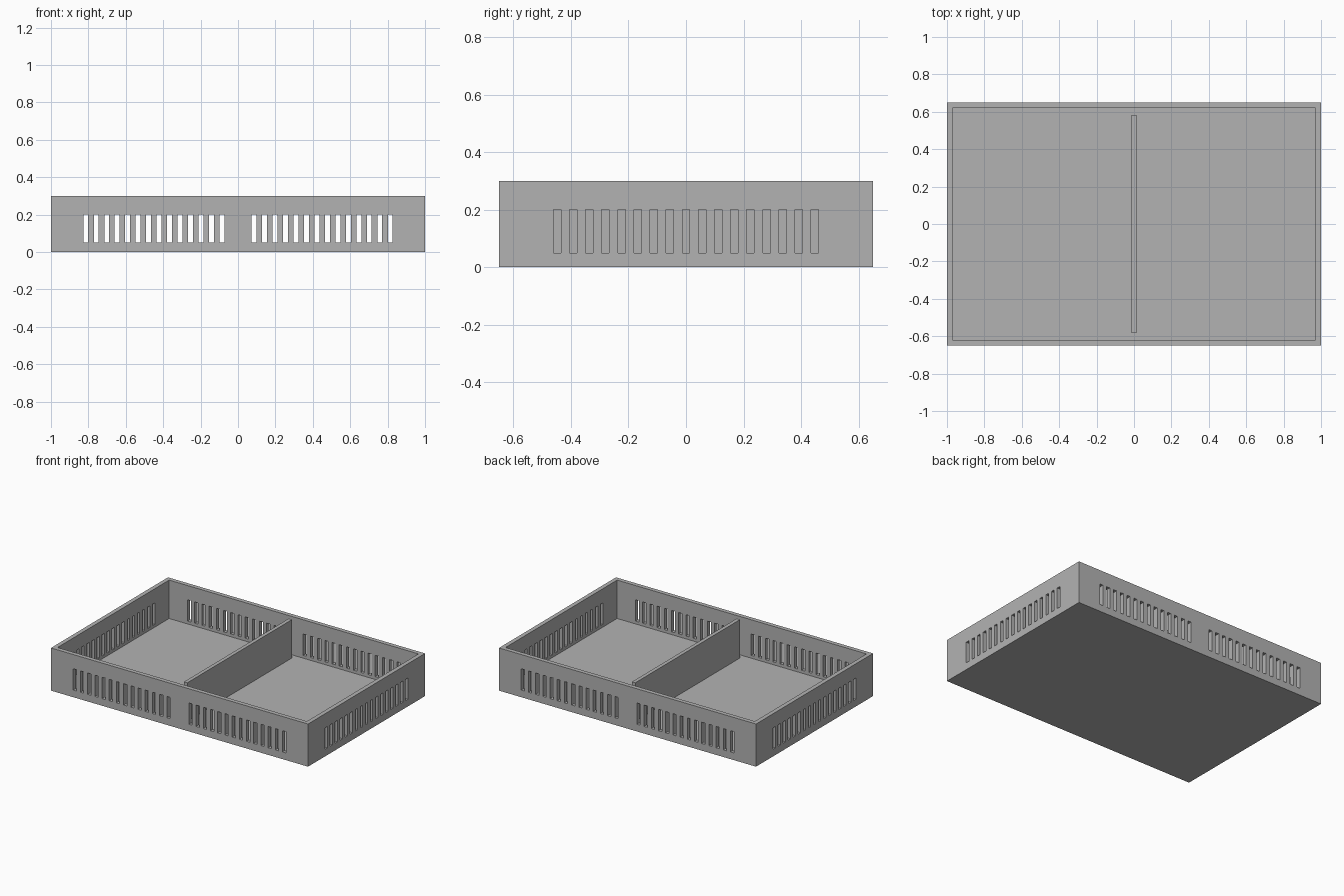
import bpy, bmesh
from mathutils import Matrix, Vector

cube = bpy.data.objects.get("Cube")
if cube:
    bpy.data.objects.remove(cube, do_unlink=True)

LENGTH, DEPTH, HEIGHT = 2.0, 1.3, 0.3
WALL = 0.03
SLOT_WIDTH, SLOT_LOW, SLOT_HIGH, PITCH = 0.026, 0.05, 0.2, 0.056

grey = bpy.data.materials.new("plain grey")
grey.use_nodes = True
colour = (0.45, 0.45, 0.45, 1)
grey.diffuse_color = colour
grey.node_tree.nodes["Principled BSDF"].inputs["Base Color"].default_value = colour


def add_box(bm, low, high):
    low, high = Vector(low), Vector(high)
    matrix = Matrix.Translation((low + high) / 2) @ Matrix.Diagonal((*(high - low), 1))
    bmesh.ops.create_cube(bm, size=1, matrix=matrix)


def make_object(name, boxes):
    bm = bmesh.new()
    for low, high in boxes:
        add_box(bm, low, high)
    mesh = bpy.data.meshes.new(name)
    bm.to_mesh(mesh)
    bm.free()
    mesh.materials.append(grey)
    obj = bpy.data.objects.new(name, mesh)
    bpy.context.collection.objects.link(obj)
    return obj


def cut(target, cutter):
    mod = target.modifiers.new(cutter.name, "BOOLEAN")
    mod.operation = "DIFFERENCE"
    mod.solver = "EXACT"
    mod.object = cutter
    cutter.hide_render = True
    cutter.hide_viewport = True
    cutter.display_type = "WIRE"


hx, hy, half = LENGTH / 2, DEPTH / 2, SLOT_WIDTH / 2

# Open tray with a thin floor
tray = make_object("tray", [((-hx, -hy, 0), (hx, hy, HEIGHT))])
hollow = make_object("tray_hollow_cutter", [
    ((-hx + WALL, -hy + WALL, WALL), (hx - WALL, hy - WALL, HEIGHT + 0.1))])
cut(tray, hollow)

# Ventilation slots: two groups on the long walls, one row on the short walls
slots = []
for side in (-1, 1):
    for group in (-1, 1):
        for i in range(14):
            x = group * (0.086 + i * PITCH)
            y = side * (hy - WALL / 2)
            slots.append(((x - half, y - WALL, SLOT_LOW), (x + half, y + WALL, SLOT_HIGH)))
    for i in range(-8, 9):
        x, y = side * (hx - WALL / 2), i * PITCH
        slots.append(((x - WALL, y - half, SLOT_LOW), (x + WALL, y + half, SLOT_HIGH)))
cut(tray, make_object("slot_cutter", slots))

# Central divider, stopping short of the long walls
make_object("divider", [((-0.013, -0.582, WALL), (0.013, 0.582, HEIGHT))])
